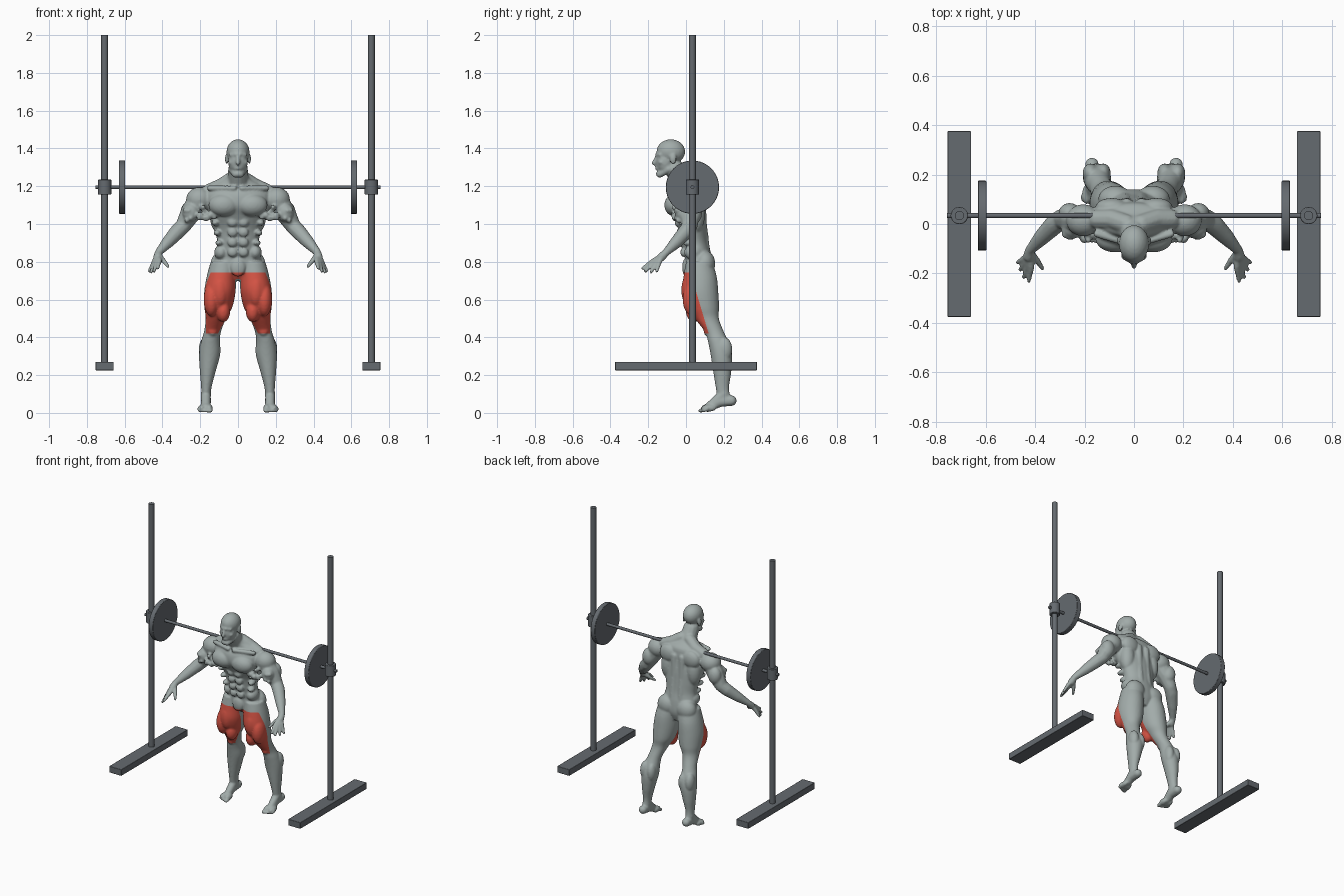
import bpy, bmesh, math, random
from mathutils import Matrix, Vector

CM = 0.01  # the figure is laid out in hundredths of a unit
random.seed(4)

default_cube = bpy.data.objects.get("Cube")
if default_cube:
    bpy.data.objects.remove(default_cube)


def make_material(name, red, green, blue):
    material = bpy.data.materials.new(name)
    material.use_nodes = True
    colour = (red, green, blue, 1)
    material.diffuse_color = colour
    material.node_tree.nodes["Principled BSDF"].inputs["Base Color"].default_value = colour
    return material


skin = make_material("grey skin", .36, .41, .40)
muscle_red = make_material("muscle red", .68, .09, .06)
steel = make_material("dark steel", .13, .145, .16)


# ---------- helpers for the figure ----------
body = bmesh.new()
unit_ball = bmesh.new()
bmesh.ops.create_icosphere(unit_ball, subdivisions=2, radius=1)
directions = [v.co.copy() for v in unit_ball.verts]
unit_ball.free()


def sides(x):
    """Paired parts are repeated on both sides, central parts only once."""
    return (1, -1) if x else (1,)


def ball(x, y, z, rx, ry, rz):
    for side in sides(x):
        place = Matrix.Translation(Vector((side * x, y, z)) * CM)
        size = Matrix.Diagonal((rx * CM, ry * CM, rz * CM, 1))
        bmesh.ops.create_icosphere(body, subdivisions=3, radius=1, matrix=place @ size)


def chain(*beads):
    """Tapered rounded links through beads of (x, y, z, radius)."""
    for side in sides(beads[0][0]):
        for pair in zip(beads, beads[1:]):
            cloud = [body.verts.new((Vector((side * x, y, z)) + d * r) * CM)
                     for x, y, z, r in pair for d in directions]
            bmesh.ops.convex_hull(body, input=cloud)


def spline(stations, steps=5):
    """Smooth curve through the stations."""
    rows = [Vector(s) for s in stations]
    rows = [rows[0]] + rows + [rows[-1]]
    for a, b, c, d in zip(rows, rows[1:], rows[2:], rows[3:]):
        for i in range(steps):
            t = i / steps
            yield b + (c - a) * (t / 2) + (a * 2 - b * 5 + c * 4 - d) * (t * t / 2) \
                + (b * 3 - a - c * 3 + d) * (t ** 3 / 2)
    yield rows[-1]


def loft(stations, count=32):
    """Horizontal ellipses of (x, y, z, half width, half depth), capped."""
    for side in sides(stations[0][0]):
        rings = []
        for x, y, z, rx, ry in spline(stations):
            ring = []
            for i in range(count):
                a = math.tau * i / count
                spot = Vector((side * x + rx * math.cos(a), y + ry * math.sin(a), z))
                ring.append(body.verts.new(spot * CM))
            rings.append(ring)
        faces = [body.faces.new(rings[0][::-1]), body.faces.new(rings[-1])]
        for low, high in zip(rings, rings[1:]):
            for i in range(count):
                j = (i + 1) % count
                faces.append(body.faces.new((low[i], low[j], high[j], high[i])))


# ---------- torso ----------
loft([(0, 8, 70, 5, 4), (0, 7, 76, 12.5, 7), (0, 6.5, 83, 12, 7), (0, 5, 90, 11, 7),
      (0, 4, 97, 12.5, 7.2), (0, 2, 104, 15, 8.5), (0, 0, 110, 17, 9.5),
      (0, 0, 116, 17, 9), (0, 1, 120, 14, 7), (0, -1, 123, 8, 5.5), (0, -3, 126, 5, 5)])
chain((0, 0, 119, 6), (0, -6, 129, 5.4))                     # neck
chain((3, 0, 124, 4), (9, 2, 120, 4.2), (15, 2, 117.5, 4))   # trapezius
chain((2, -8, 119, 1.3), (15, -4, 119, 1.5))                 # collar bones
ball(7.6, -6, 110, 8, 5.5, 6)                                # chest
ball(9, 7, 114, 6.5, 3.5, 6)                                 # shoulder blades
ball(10, 5, 105, 5, 5, 10)                                   # lats
chain((3, 8, 114, 2.5), (3, 8.5, 100, 2.6), (3.2, 10, 86, 2.8))  # back columns
ball(7.5, 10, 79, 7, 5.5, 7)                                 # buttocks
ball(9, 4, 85, 3.6, 5, 4)                                    # obliques
for row in range(4):                                         # stomach blocks
    height = 85 + 5.3 * row
    ball(2.9, -1.2 - row, height, 2.7, 1.8, 2.5)
    ball(10 + row, 1 - row, height + 5, 2, 3, 1.6)           # ribs
ball(0, 0, 77, 4, 2, 5)

# ---------- head ----------
ball(0, -8, 138.3, 6.1, 7.6, 6.6)
ball(0, -11, 133, 5.2, 5, 7)
chain((3.6, -9, 129, 1.8), (1.2, -13.8, 126.3, 1.9))         # jaw
ball(0, -14, 126.5, 2.2, 2, 1.8)
chain((0, -15.6, 135.5, .9), (0, -17, 132.2, 1.2))           # nose
chain((.8, -15.4, 136.8, 1), (3.8, -13.6, 136.6, 1))         # brows
ball(3.6, -13, 132.6, 1.6, 1.7, 1.3)                         # cheekbones
ball(2.2, -14.2, 135, 1.1, 1, .7)                            # eyes
chain((.1, -15.6, 129.6, .9), (1.5, -14.8, 129.3, .7))       # lips
ball(6, -6.8, 134.5, .9, 1.8, 2.9)                           # ears

# ---------- arms ----------
ball(20.5, 1.5, 113, 7, 6.5, 6.5)                            # shoulder caps
chain((20, 1, 113, 6), (25, 2, 106, 5.6), (29, 2, 99, 4.2),
      (32, 0, 96, 4.2), (37, -5, 90.5, 3.4), (42, -10.5, 85, 2))
ball(26, 4.5, 106, 4.5, 4, 6)                                # triceps
ball(25, -2, 106, 4.5, 4, 5)                                 # biceps
for lump in range(26):                                       # ragged muscle fibres
    x = random.uniform(12, 29)
    z = random.uniform(102, 109) + (20 - x) * .1
    size = random.uniform(1, 1.7)
    ball(x, -5.5 + max(x - 20, 0) * .2 + random.uniform(-1, 1), z, size, size, size)

# ---------- hands ----------
chain((42, -10.5, 85, 2), (42.5, -13, 82.5, 2.4))
for knuckle, tip in [((44.5, -14, 80), (47, -15.5, 75)), ((43.8, -15.5, 79.8), (46, -18.5, 74.5)),
                     ((42.8, -16.8, 80), (44.5, -21.5, 75)), ((41.5, -17.5, 80.5), (42.5, -23, 76.5))]:
    chain((42.5, -12.5, 83, 1.6), (*knuckle, 1.3), (*tip, .9))
chain((41.5, -12, 83, 1.6), (39, -15, 80, 1.3), (37, -18, 77.5, .9))  # thumb

# ---------- legs ----------
loft([(7.5, 7, 80, 7, 7), (8.8, 7.5, 72, 7.8, 8.8), (9.6, 7.5, 64, 8.3, 9.6),
      (10.4, 9, 56, 7.4, 8.5), (11.7, 11, 50, 5.4, 6.4), (13.5, 15, 43, 4.5, 5),
      (14.5, 17, 38, 5, 5.4), (15, 18.7, 31, 5.6, 5.7), (16, 19.2, 22, 4.2, 4.8),
      (16.8, 19.3, 13, 2.7, 3.5), (17, 20.5, 6, 2.6, 3.6)])
ball(7.8, 4.5, 54, 3.7, 4.6, 6)                              # inner thigh
ball(14, 4, 60, 4.2, 5.8, 9)                                 # outer thigh
ball(9.5, 2, 65, 4.5, 4.5, 9)                                # front thigh
ball(9, 12, 61, 5.5, 5, 10)                                  # hamstrings
ball(13.5, 11.3, 43.5, 2.6, 2, 2.8)                          # kneecap
ball(12.4, 20.5, 33, 3, 4, 6.5)                              # calves
ball(17.6, 20.5, 33.5, 3.2, 4, 6.5)

# ---------- feet ----------
chain((17, 24, 6.5, 2.9), (17, 18, 6, 2.9), (17.2, 11.5, 2.8, 2.4))
chain((17, 20, 10, 2.8), (17, 13, 4, 2.4))
ball(19.2, 12, 2.5, 1.8, 4, 1.9)
ball(15.3, 11.5, 2.6, 1.9, 3.5, 2.1)
for toe in range(5):
    x = 14.6 + 1.45 * toe
    chain((x, 11, 2.2, 1.3), (x, 7.5 + .5 * toe, 1.1, 1.1 - .07 * toe))

# ---------- fuse the figure into one smooth skin ----------
bmesh.ops.recalc_face_normals(body, faces=body.faces[:])
mesh = bpy.data.meshes.new("figure")
body.to_mesh(mesh)
body.free()
figure = bpy.data.objects.new("figure", mesh)
bpy.context.collection.objects.link(figure)
remesh = figure.modifiers.new("fuse", "REMESH")
remesh.mode = "VOXEL"
remesh.voxel_size = .0062
soften = figure.modifiers.new("soften", "SMOOTH")
soften.factor = .5
soften.iterations = 4
bpy.context.view_layer.update()
graph = bpy.context.evaluated_depsgraph_get()
fused = bpy.data.meshes.new_from_object(figure.evaluated_get(graph))
figure.modifiers.clear()
figure.data = fused
fused.materials.clear()
fused.materials.append(skin)
fused.materials.append(muscle_red)

# front thigh patch, cut along clean borders
TOP, BOTTOM, SLOPE = .742, .42, .3
cut = bmesh.new()
cut.from_mesh(fused)
for point, normal in [((0, 0, TOP), (0, 0, 1)), ((0, 0, BOTTOM), (0, 0, 1)),
                      ((0, .03, .72), (0, 1, SLOPE))]:
    bmesh.ops.bisect_plane(cut, geom=cut.verts[:] + cut.edges[:] + cut.faces[:],
                           plane_co=point, plane_no=normal, dist=.00001)
for face in cut.faces:
    x, y, z = face.calc_center_median()
    in_front = y < .03 + SLOPE * (.72 - z)
    face.material_index = int(abs(x) < .25 and BOTTOM < z < TOP and in_front)
    face.smooth = True
cut.to_mesh(fused)
cut.free()


# ---------- bar and rack ----------
def finish(name, bevel=0):
    part = bpy.context.object
    part.name = name
    part.data.materials.append(steel)
    bpy.ops.object.transform_apply(location=False, rotation=True, scale=True)
    if bevel:
        edge = part.modifiers.new("bevel", "BEVEL")
        edge.width = bevel
        edge.segments = 2
    bpy.ops.object.shade_smooth_by_angle()


def rod(name, centre, radius, length, along_x=False, bevel=0):
    turn = (0, math.pi / 2, 0) if along_x else (0, 0, 0)
    bpy.ops.mesh.primitive_cylinder_add(vertices=40, radius=radius, depth=length,
                                        location=centre, rotation=turn)
    finish(name, bevel)


BAR_Y, BAR_Z, POST_X = .034, 1.195, .706
rod("barbell_bar", (0, BAR_Y, BAR_Z), .01, 1.51, True)
for side, label in ((1, "left"), (-1, "right")):
    post = side * POST_X
    rod(label + "_weight_plate", (side * .614, BAR_Y, BAR_Z), .141, .034, True, .003)
    rod(label + "_post", (post, BAR_Y, 1.13), .0185, 1.74)
    rod(label + "_sleeve", (post, BAR_Y, BAR_Z), .035, .08, False, .003)
    bpy.ops.mesh.primitive_cube_add(size=1, location=(post, 0, .248))
    bpy.context.object.scale = (.096, .75, .045)
    finish(label + "_base_beam", .003)
